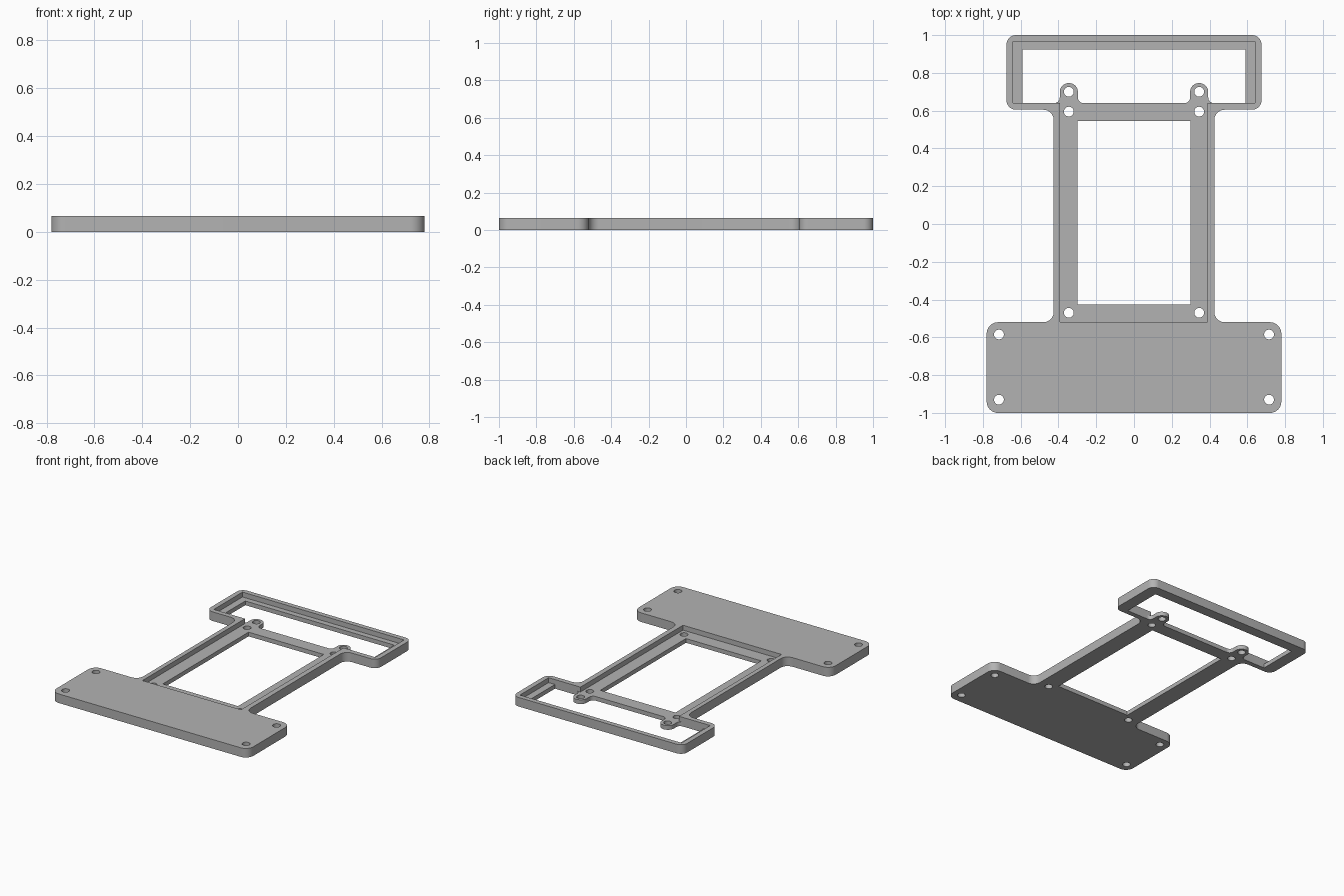
import bpy, bmesh, math
from mathutils import Vector

if "Cube" in bpy.data.objects:
    bpy.data.objects.remove(bpy.data.objects["Cube"])

THICK, FLOOR = 0.065, 0.03

grey = bpy.data.materials.new("mid grey")
grey.use_nodes = True
grey.diffuse_color = (0.45, 0.45, 0.45, 1)
grey.node_tree.nodes["Principled BSDF"].inputs["Base Color"].default_value = grey.diffuse_color


def rounded(corners, steps=10):
    """Turn (x, y, radius) corners into a polygon with arcs at the corners."""
    out = []
    for i, (x, y, r) in enumerate(corners):
        p = Vector((x, y))
        if r == 0:
            out.append(p)
            continue
        a = (Vector(corners[i - 1][:2]) - p).normalized()
        b = (Vector(corners[(i + 1) % len(corners)][:2]) - p).normalized()
        for k in range(steps + 1):
            t = k / steps * math.pi / 2
            out.append(p + a * r * (1 - math.sin(t)) + b * r * (1 - math.cos(t)))
    return out


def mirrored(half):
    return half + [(-x, y, r) for x, y, r in reversed(half)]


def prism(name, points, z0, z1):
    bm = bmesh.new()
    face = bm.faces.new([bm.verts.new((p[0], p[1], z0)) for p in points])
    top = bmesh.ops.extrude_face_region(bm, geom=[face])["geom"]
    bmesh.ops.translate(bm, vec=(0, 0, z1 - z0),
                        verts=[v for v in top if isinstance(v, bmesh.types.BMVert)])
    bmesh.ops.recalc_face_normals(bm, faces=bm.faces)
    mesh = bpy.data.meshes.new(name)
    bm.to_mesh(mesh)
    bm.free()
    mesh.materials.append(grey)
    ob = bpy.data.objects.new(name, mesh)
    bpy.context.collection.objects.link(ob)
    return ob


# Whole plate: wide foot, narrow column, head frame
plate = prism("mounting_plate", rounded(mirrored([
    (0.78, -1, 0.06), (0.78, -0.52, 0.06), (0.425, -0.52, 0.055),
    (0.425, 0.605, 0.055), (0.675, 0.605, 0.05), (0.675, 1, 0.05)])), 0, THICK)

# Shallow pocket through column and head
pocket = prism("pocket_cutter", rounded([
    (-0.393, -0.52, 0), (0.388, -0.52, 0), (0.388, 0.64, 0), (0.64, 0.64, 0),
    (0.64, 0.965, 0), (-0.64, 0.965, 0), (-0.64, 0.64, 0), (-0.393, 0.64, 0)]), FLOOR, 0.2)

# Head opening, leaving two round-ended tabs
head = prism("head_opening_cutter", rounded(mirrored([
    (0.297, 0.64, 0.03), (0.297, 0.746, 0.047), (0.393, 0.746, 0.047),
    (0.393, 0.64, 0.03), (0.59, 0.64, 0), (0.59, 0.925, 0)])), -0.1, 0.2)

# Column opening
column = prism("column_opening_cutter", rounded(mirrored([
    (0.298, -0.425, 0), (0.298, 0.545, 0)])), -0.1, 0.2)

# Screw holes
cutters = [pocket, head, column]
for hx, hy in [(0.345, 0.7), (0.345, 0.595), (0.345, -0.47), (0.715, -0.585), (0.715, -0.93)]:
    for s in (-1, 1):
        ring = [(s * hx + 0.026 * math.cos(a), hy + 0.026 * math.sin(a))
                for a in (math.tau * k / 32 for k in range(32))]
        cutters.append(prism("screw_hole_cutter", ring, -0.1, 0.2))

# Cut everything, then discard the cutters
bpy.context.view_layer.objects.active = plate
for cutter in cutters:
    cutter.hide_render = True
    mod = plate.modifiers.new("cut", 'BOOLEAN')
    mod.operation = 'DIFFERENCE'
    mod.solver = 'EXACT'
    mod.object = cutter
    bpy.ops.object.modifier_apply(modifier=mod.name)
    bpy.data.objects.remove(cutter)

bpy.ops.object.select_all(action='DESELECT')
plate.select_set(True)
bpy.ops.object.shade_smooth_by_angle(angle=math.radians(30))
